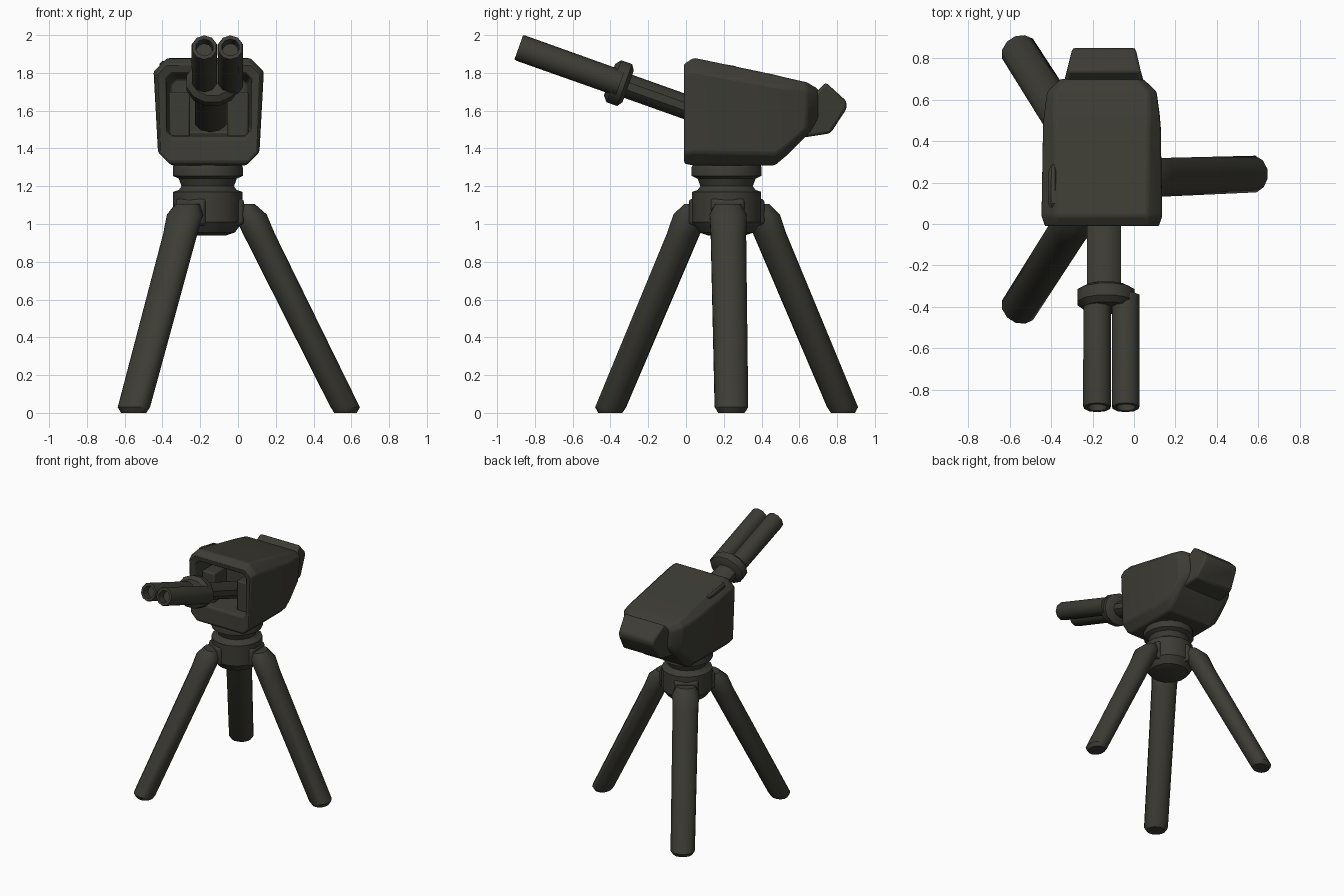
import bpy, bmesh, math
from mathutils import Vector

if "Cube" in bpy.data.objects:
    bpy.data.objects.remove(bpy.data.objects["Cube"])

olive = bpy.data.materials.new("dark_olive_metal")
olive.diffuse_color = (0.046, 0.045, 0.035, 1)
olive.use_nodes = True
olive.node_tree.nodes["Principled BSDF"].inputs["Base Color"].default_value = olive.diffuse_color


def finish(name, bm, bevel=0.0, angle=35):
    bmesh.ops.recalc_face_normals(bm, faces=bm.faces)
    me = bpy.data.meshes.new(name)
    bm.to_mesh(me)
    bm.free()
    me.materials.append(olive)
    ob = bpy.data.objects.new(name, me)
    bpy.context.collection.objects.link(ob)
    if bevel:
        m = ob.modifiers.new("bevel", 'BEVEL')
        m.width, m.segments, m.limit_method = bevel, 2, 'ANGLE'
        m.angle_limit = math.radians(30)
    bpy.ops.object.select_all(action='DESELECT')
    ob.select_set(True)
    bpy.context.view_layer.objects.active = ob
    bpy.ops.object.shade_smooth_by_angle(angle=math.radians(angle))
    return ob


def loft(name, rings, bevel=0.0, angle=35):
    """Skin a list of point rings and cap both ends."""
    bm = bmesh.new()
    rows = [[bm.verts.new(p) for p in ring] for ring in rings]
    n = len(rows[0])
    for a, b in zip(rows, rows[1:]):
        for i in range(n):
            j = (i + 1) % n
            bm.faces.new((a[i], a[j], b[j], b[i]))
    bm.faces.new(rows[0])
    bm.faces.new(rows[-1])
    return finish(name, bm, bevel, angle)


def ellipse(c, u, v, ru, rv, n=12):
    k = 1 / math.cos(math.pi / n) ** 0.5
    return [Vector(c) + Vector(u) * ru * k * math.cos(t) + Vector(v) * rv * k * math.sin(t)
            for t in (2 * math.pi * (i + 0.5) / n for i in range(n))]


def box(name, lo, hi, bevel=0.01):
    loft(name, [[(x, y, z) for x, y in ((lo[0], lo[1]), (hi[0], lo[1]), (hi[0], hi[1]), (lo[0], hi[1]))]
                for z in (lo[2], hi[2])], bevel)


X, Z = Vector((1, 0, 0)), Vector((0, 0, 1))
HUB = Vector((-0.16, 0.215, 0))

# Tripod legs, each with a hinge knuckle
for name, deg in (("right_leg", 2), ("back_left_leg", 122.5), ("front_left_leg", -122.5)):
    a = math.radians(deg)
    out = Vector((math.cos(a), math.sin(a), 0))
    side = Vector((-math.sin(a), math.cos(a), 0))
    spine = ((0.730, 0, 0.06, 0.07), (0.728, 0.03, 0.078, 0.09), (0.27, 0.95, 0.085, 0.095),
             (0.225, 1.05, 0.088, 0.10), (0.20, 1.105, 0.05, 0.07))
    loft(name, [ellipse(HUB + out * r + Z * z, out, side, ro, rs) for r, z, ro, rs in spine], angle=40)
    loft(name + "_knuckle", [[HUB + out * r + side * s + Z * z
                              for s, z in ((-w, lo), (w, lo), (w, hi), (-w, hi))]
                             for r, w, lo, hi in ((0.08, 0.10, 0.97, 1.15), (0.19, 0.085, 1.0, 1.13))], 0.015)

# Hub, neck and turntable in one turned profile
profile = ((0.10, 0.94), (0.145, 0.955), (0.185, 1.01), (0.185, 1.17), (0.155, 1.18), (0.14, 1.20),
           (0.155, 1.24), (0.187, 1.255), (0.187, 1.30), (0.175, 1.33))
loft("swivel_hub", [ellipse(HUB + Z * z, X, (0, 1, 0), r, r, 16) for r, z in profile])


# Gun housing: chamfered sections running from the recess floor, over the front rim, to the rear
def section(y, lo, hi, w, c, taper=1.0):
    b, cx = w * taper, -0.155
    pts = ((-b + c, lo), (b - c, lo), (b, lo + c), (w, hi - c),
           (w - c, hi), (-w + c, hi), (-w, hi - c), (-b, lo + c))
    return [(cx + x, y, z) for x, z in pts]


loft("housing", [
    section(0.22, 1.48, 1.77, 0.205, 0.03),
    section(0.00, 1.46, 1.80, 0.225, 0.03),
    section(-0.012, 1.32, 1.845, 0.275, 0.05, 0.94),
    section(0.04, 1.31, 1.88, 0.292, 0.07, 0.92),
    section(0.47, 1.31, 1.79, 0.285, 0.06, 0.90),
    section(0.53, 1.36, 1.775, 0.28, 0.05, 0.90),
    section(0.64, 1.47, 1.75, 0.265, 0.04, 0.92),
    section(0.70, 1.54, 1.715, 0.20, 0.03, 0.95)], 0.012)

# Inner guide blocks in the recess
for name, cx in (("left_guide_block", -0.31), ("right_guide_block", 0.0)):
    box(name, (cx - 0.055, 0.06, 1.46), (cx + 0.055, 0.23, 1.70))

# Narrow ridge on the upper left edge
loft("top_edge_ridge", [ellipse((-0.39, y, z), X, Z, r, r, 8)
                        for y, z, r in ((0.07, 1.84, 0.01), (0.10, 1.838, 0.027),
                                        (0.26, 1.815, 0.022), (0.29, 1.81, 0.008))])

# Rear breech block: side outline, narrowing toward the back
outline = ((0.58, 1.70), (0.69, 1.70), (0.74, 1.75), (0.85, 1.65), (0.85, 1.61), (0.765, 1.48), (0.57, 1.45))
loft("breech_block", [[(-0.145 + s * (0.187 - 0.035 * max(0, y - 0.70) / 0.15), y, z)
                       for y, z in outline] for s in (-1, 1)], 0.015)

# Barrel assembly, tilted up along one axis
AXIS = Vector((0, -0.942, 0.335))
UP = Vector((0, 0.335, 0.942))


def along(name, x, stations, n=12):
    loft(name, [ellipse(Vector((x, 0, 1.62)) + AXIS * s, X, UP, rx, rz, n)
                for s, rx, rz in stations], angle=40)


along("barrel_base", -0.145, ((-0.22, 0.085, 0.063), (0.38, 0.085, 0.063)), 10)
along("barrel_collar", -0.135, ((0.325, 0.11, 0.09), (0.345, 0.14, 0.12),
                                (0.405, 0.14, 0.12), (0.43, 0.11, 0.09)))
for name, x in (("left_barrel", -0.178), ("right_barrel", -0.04)):
    along(name, x, ((0.37, 0.068, 0.068), (0.925, 0.069, 0.069), (0.94, 0.064, 0.066),
                    (0.94, 0.046, 0.046), (0.88, 0.042, 0.042)), 10)
